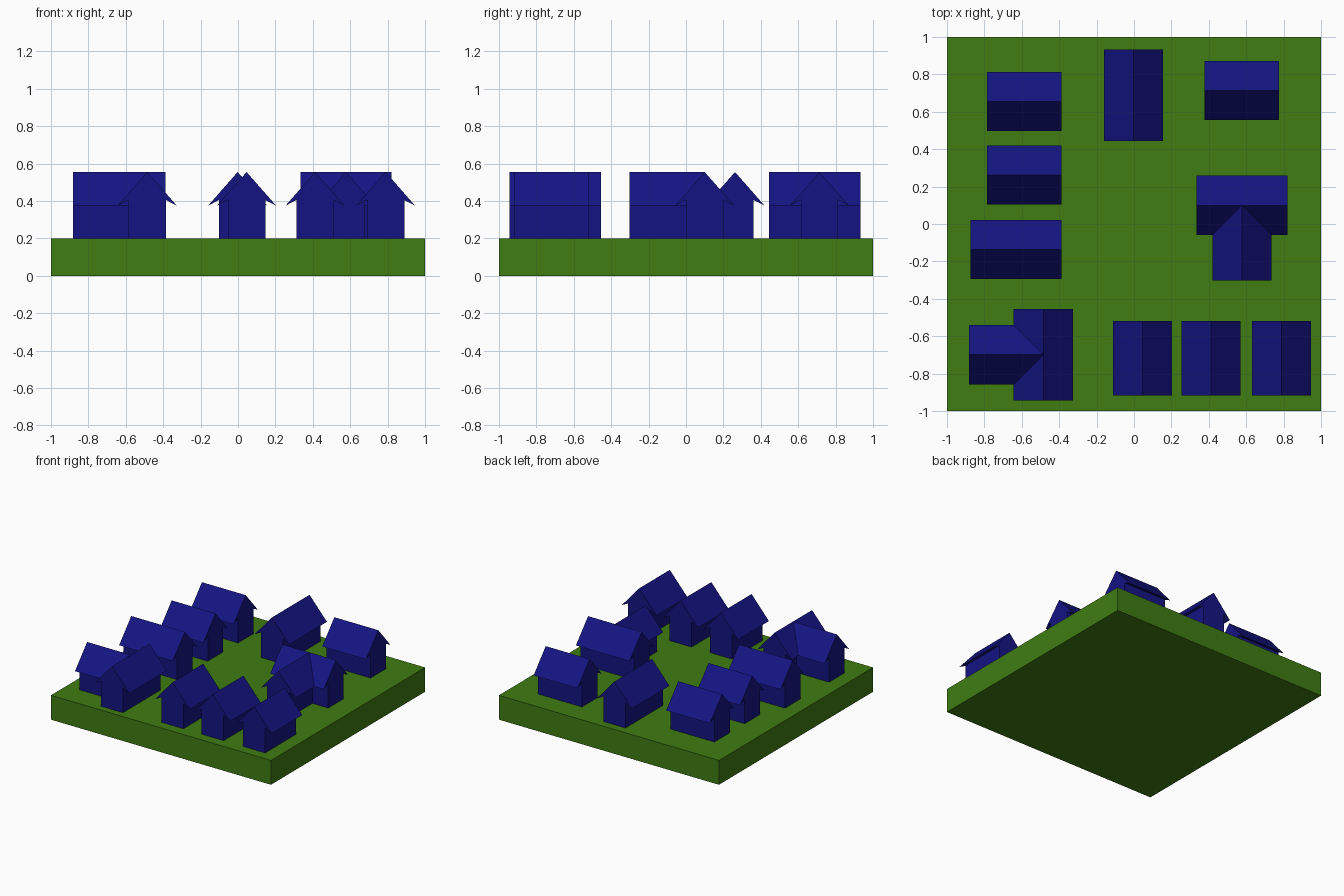
import bpy, bmesh

if "Cube" in bpy.data.objects:
    bpy.data.objects.remove(bpy.data.objects["Cube"])

GROUND = 0.2


def material(name, color):
    m = bpy.data.materials.new(name)
    m.diffuse_color = (*color, 1)
    m.use_nodes = True
    m.node_tree.nodes["Principled BSDF"].inputs["Base Color"].default_value = m.diffuse_color
    return m


green = material("grass", (0.05, 0.2, 0.006))
blue = material("house_blue", (0.007, 0.007, 0.23))

# Gable profile: (offset from ridge, height); walls, sloped eaves, ridge
half = [(0.1, GROUND), (0.1, 0.405), (0.158, 0.375)]
PROFILE = half + [(0, 0.555)] + [(-u, z) for u, z in reversed(half)]


def house(name, axis, ridge, start, end):
    """Extrude the gable profile along x or y between start and end."""
    bm = bmesh.new()
    put = (lambda u, t, z: (t, ridge + u, z)) if axis == 'x' else (lambda u, t, z: (ridge + u, t, z))
    rings = [[bm.verts.new(put(u, t, z)) for u, z in PROFILE] for t in (start, end)]
    n = len(PROFILE)
    for ring in rings:
        bm.faces.new(ring)
    for i in range(n):
        j = (i + 1) % n
        bm.faces.new((rings[0][i], rings[0][j], rings[1][j], rings[1][i]))
    bmesh.ops.recalc_face_normals(bm, faces=bm.faces)
    me = bpy.data.meshes.new(name)
    bm.to_mesh(me)
    bm.free()
    me.materials.append(blue)
    ob = bpy.data.objects.new(name, me)
    bpy.context.collection.objects.link(ob)
    return ob


def join_wing(main, wing):
    """Merge a cross wing into the main house, giving clean roof valleys."""
    mod = main.modifiers.new("wing", 'BOOLEAN')
    mod.operation = 'UNION'
    mod.solver = 'EXACT'
    mod.object = wing
    bpy.context.view_layer.objects.active = main
    bpy.ops.object.modifier_apply(modifier=mod.name)
    bpy.data.objects.remove(wing, do_unlink=True)


# Ground slab
bpy.ops.mesh.primitive_cube_add(size=2, location=(0, 0, GROUND / 2))
slab = bpy.context.object
slab.name = "ground_slab"
slab.scale.z = GROUND / 2
bpy.ops.object.transform_apply(location=True, rotation=False, scale=True)
slab.data.materials.append(green)

# Left side and back houses
house("left_house_back", 'x', 0.654, -0.786, -0.388)
house("left_house_middle", 'x', 0.262, -0.786, -0.388)
house("left_house_front", 'x', -0.136, -0.875, -0.388)
house("back_house", 'y', -0.002, 0.443, 0.932)
house("back_right_house", 'x', 0.714, 0.376, 0.775)

# Front row
for i, x in enumerate((0.046, 0.412, 0.789)):
    house(f"front_house_{i + 1}", 'y', x, -0.917, -0.518)

# Houses with a cross wing
join_wing(house("right_winged_house", 'x', 0.1, 0.333, 0.82),
          house("right_wing", 'y', 0.577, -0.302, 0.1))
join_wing(house("corner_winged_house", 'y', -0.485, -0.944, -0.455),
          house("corner_wing", 'x', -0.699, -0.882, -0.485))
